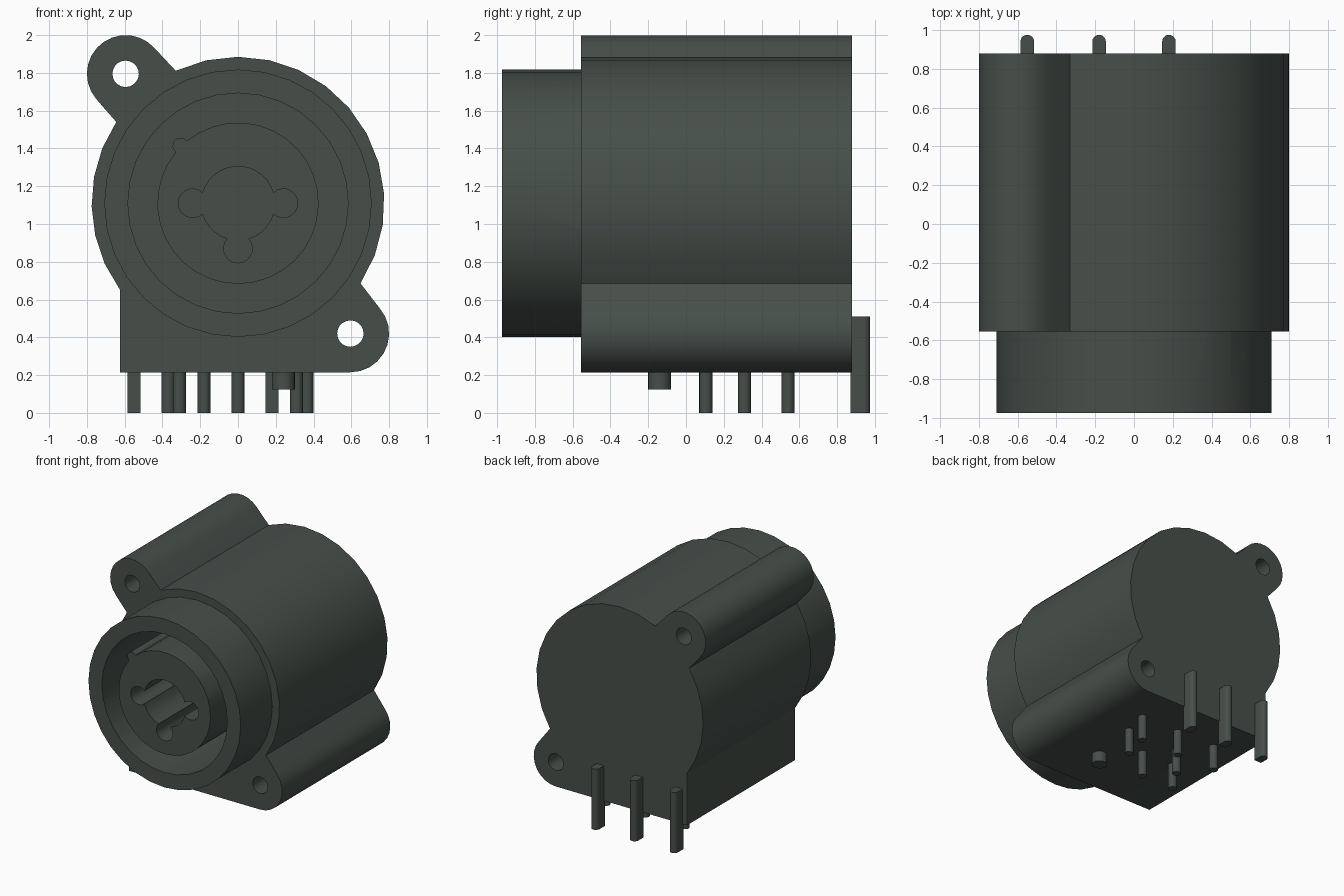
import bpy, bmesh, math

if "Cube" in bpy.data.objects:
    bpy.data.objects.remove(bpy.data.objects["Cube"])

# One dark plastic colour
mat = bpy.data.materials.new("dark grey green")
mat.use_nodes = True
COLOUR = (0.062, 0.078, 0.068, 1)
mat.diffuse_color = COLOUR
mat.node_tree.nodes["Principled BSDF"].inputs["Base Color"].default_value = COLOUR

CZ = 1.11                      # height of the socket axis
LUGS = [(0.595, 0.42), (-0.595, 1.795)]


def arc(cx, cy, r, a0, a1, n, ends=True):
    """Points along an arc, in degrees, with n segments."""
    ids = range(n + 1) if ends else range(1, n)
    angles = [math.radians(a0 + (a1 - a0) * i / n) for i in ids]
    return [(cx + r * math.cos(a), cy + r * math.sin(a)) for a in angles]


def circle(cx, cy, r, n=32):
    return arc(cx, cy, r, 90, 450, n)[:-1]


def lobed(cx, cy, R, d, r, angles):
    """Circle of radius R with round lobes of radius r at distance d."""
    a = math.degrees(math.acos((R * R + d * d - r * r) / (2 * R * d)))
    b = math.degrees(math.acos((r * r + d * d - R * R) / (2 * r * d)))
    pts = []
    for i, ang in enumerate(angles):
        t = math.radians(ang)
        pts += arc(cx + d * math.cos(t), cy + d * math.sin(t), r,
                   ang - 180 + b, ang + 180 - b, 14)
        nxt = angles[i + 1] if i + 1 < len(angles) else angles[0] + 360
        a0, a1 = ang + a, nxt - a
        pts += arc(cx, cy, R, a0, a1, max(2, round((a1 - a0) / 11)), False)
    return pts


def prism(name, loops, lo, hi, axis="Y"):
    """Fill an outline (later loops are holes) and extrude it along an axis."""
    def place(u, v, w):
        return (u, w, v) if axis == "Y" else (u, v, w)
    bm = bmesh.new()
    for loop in loops:
        vs = [bm.verts.new(place(u, v, lo)) for u, v in loop]
        for i in range(len(vs)):
            bm.edges.new((vs[i - 1], vs[i]))
    bmesh.ops.triangle_fill(bm, use_beauty=True, edges=bm.edges[:])
    ext = bmesh.ops.extrude_face_region(bm, geom=bm.faces[:])
    moved = [g for g in ext["geom"] if isinstance(g, bmesh.types.BMVert)]
    bmesh.ops.translate(bm, verts=moved, vec=place(0, 0, hi - lo))
    bmesh.ops.recalc_face_normals(bm, faces=bm.faces[:])
    me = bpy.data.meshes.new(name)
    bm.to_mesh(me)
    bm.free()
    me.materials.append(mat)
    ob = bpy.data.objects.new(name, me)
    bpy.context.collection.objects.link(ob)
    return ob


def activate(ob):
    bpy.ops.object.select_all(action="DESELECT")
    ob.select_set(True)
    bpy.context.view_layer.objects.active = ob


def combine(ob, other, operation):
    """Apply a boolean and discard the tool object."""
    activate(ob)
    mod = ob.modifiers.new("bool", "BOOLEAN")
    mod.operation, mod.solver, mod.object = operation, "EXACT", other
    bpy.ops.object.modifier_apply(modifier=mod.name)
    bpy.data.objects.remove(other)


# Housing: round shell, flat foot and two screw lugs
outline = [(-0.625, 0.215)]
outline += arc(*LUGS[0], 0.205, -90, 41, 9)
outline += arc(0, CZ, 0.775, -33.2, 90, 10)
outline += arc(0, CZ, 0.775, 90, 115.2, 2)[1:]
outline += arc(*LUGS[1], 0.205, 41, 221, 13)
outline += arc(0, CZ, 0.775, 146.3, 216.2, 6)
housing = prism("housing", [outline] + [circle(*c, 0.07, 20) for c in LUGS],
                -0.555, 0.88)

# Front collar
collar = prism("collar", [circle(0, CZ, 0.708)], -0.975, -0.4)
combine(housing, collar, "UNION")

# Ring groove that leaves a keyed plug in the middle
key_plug = lobed(0, CZ, 0.427, 0.43, 0.042, [135])
groove = prism("groove_cutter", [circle(0, CZ, 0.583), key_plug], -1.1, 0.0)
combine(housing, groove, "DIFFERENCE")

# Central socket with three contact openings
socket = prism("socket_cutter", [lobed(0, CZ, 0.195, 0.24, 0.076, [0, 180, 270])],
               -1.1, 0.1)
combine(housing, socket, "DIFFERENCE")
parts = [housing]

# Tall rear pins, flat against the back and rounded behind
for i, x in enumerate((-0.55, -0.18, 0.18)):
    section = [(x - 0.035, 0.87), (x + 0.035, 0.87)] + arc(x, 0.94, 0.035, 0, 180, 10)
    parts.append(prism(f"rear_pin_{i + 1}", [section], 0, 0.51, "Z"))

# Short pins under the foot
PINS = [(0, 0.105), (-0.31, 0.105), (0.31, 0.31), (-0.18, 0.31),
        (0.365, 0.54), (0, 0.54), (-0.37, 0.54)]
for i, (x, y) in enumerate(PINS):
    parts.append(prism(f"bottom_pin_{i + 1}", [circle(x, y, 0.035, 16)], 0, 0.23, "Z"))

# Locating peg
parts.append(prism("locating_peg", [circle(0.24, -0.14, 0.061, 20)], 0.125, 0.23, "Z"))

for ob in parts:
    activate(ob)
    bpy.ops.object.shade_smooth_by_angle(angle=math.radians(30))
